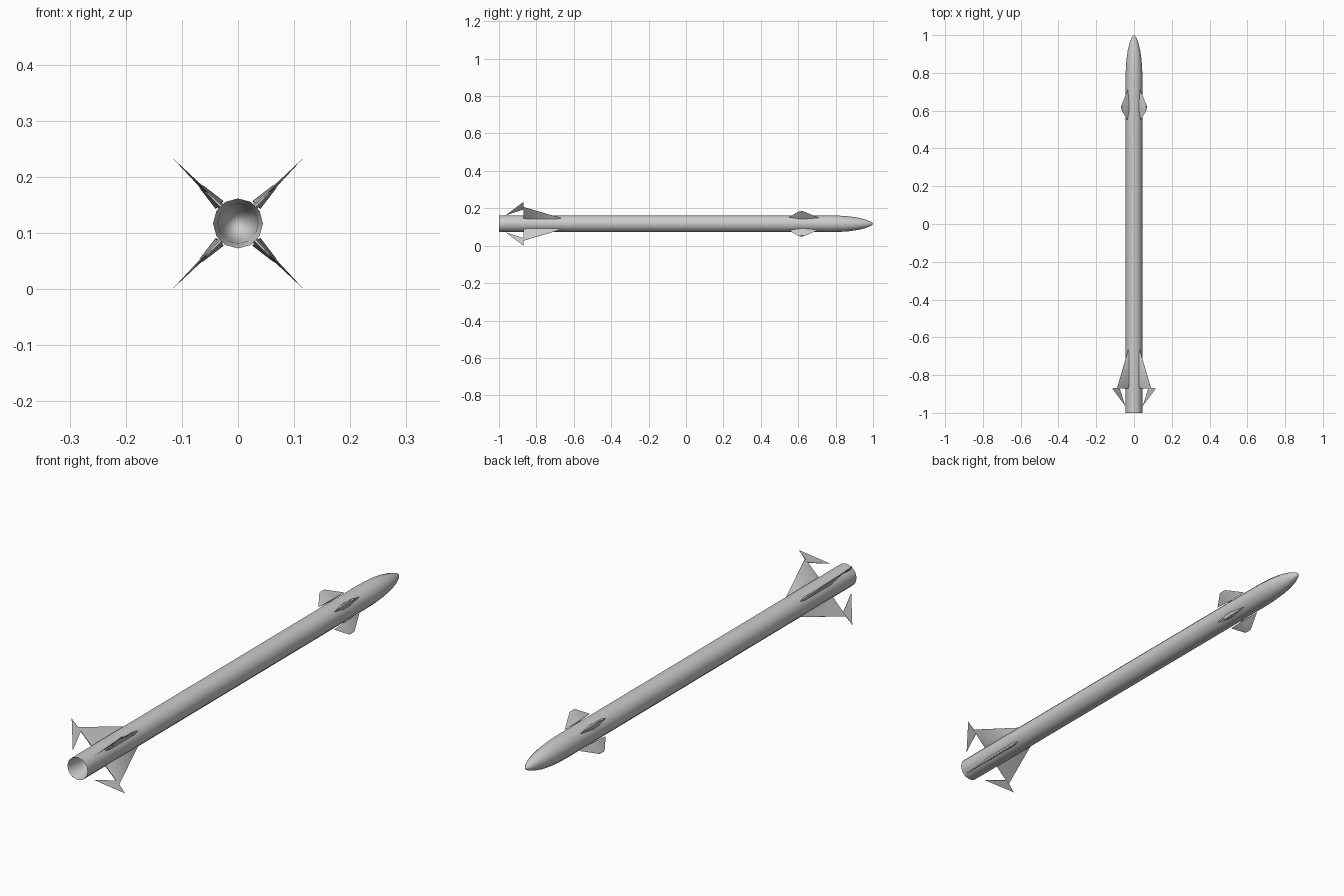
import bpy, bmesh
from math import sin, cos, pi, radians
from mathutils import Matrix, Vector

if "Cube" in bpy.data.objects:
    bpy.data.objects.remove(bpy.data.objects["Cube"])

AXIS_Z = 0.117
SIDES = 12


def finish(name, bm, angle):
    bmesh.ops.recalc_face_normals(bm, faces=bm.faces)
    mesh = bpy.data.meshes.new(name)
    bm.to_mesh(mesh)
    bm.free()
    obj = bpy.data.objects.new(name, mesh)
    obj.location.z = AXIS_Z
    bpy.context.collection.objects.link(obj)
    bpy.ops.object.select_all(action='DESELECT')
    obj.select_set(True)
    bpy.context.view_layer.objects.active = obj
    bpy.ops.object.shade_smooth_by_angle(angle=radians(angle))
    return obj


def lathe(name, profile):
    """Turn a (y, radius) profile about the long axis."""
    bm = bmesh.new()
    rings = []
    for y, r in profile:
        if r == 0:
            rings.append([bm.verts.new((0, y, 0))] * SIDES)
        else:
            rings.append([bm.verts.new((r * cos(2 * pi * i / SIDES), y, r * sin(2 * pi * i / SIDES)))
                          for i in range(SIDES)])
    for a, b in zip(rings, rings[1:]):
        for i in range(SIDES):
            j = (i + 1) % SIDES
            bm.faces.new(list(dict.fromkeys((a[i], a[j], b[j], b[i]))))
    return finish(name, bm, 40)


def fin_set(name, points, angle=30):
    """Four convex blades from (y, radius, half thickness) points."""
    for k in range(4):
        bm = bmesh.new()
        turn = Matrix.Rotation(pi / 4 + k * pi / 2, 4, 'Y')
        for y, r, t in points:
            for s in ((1, -1) if t else (0,)):
                bm.verts.new(turn @ Vector((r, y, s * t)))
        bmesh.ops.convex_hull(bm, input=bm.verts)
        bmesh.ops.dissolve_limit(bm, angle_limit=0.01, verts=bm.verts, edges=bm.edges)
        finish(f"{name}_{k + 1}", bm, angle)


# Body tube with rounded nose and hollow exhaust bowl
lathe("body", [
    (-0.885, 0), (-0.89, 0.014), (-0.91, 0.026), (-0.945, 0.034), (-0.97, 0.036), (-1, 0.0445),
    (0.76, 0.0445), (0.82, 0.0435), (0.87, 0.040), (0.92, 0.033), (0.96, 0.023),
    (0.985, 0.013), (0.996, 0.006), (1, 0)])

# Front steering fins, set just clear of the body
fin_set("front_fin", [
    (0.71, 0.046, 0), (0.635, 0.046, 0.010), (0.60, 0.047, 0.009), (0.55, 0.049, 0),
    (0.633, 0.092, 0), (0.62, 0.093, 0.004), (0.60, 0.092, 0)], 40)

# Short pivots carrying the front fins
fin_set("front_fin_pivot", [(y, r, 0.004) for y in (0.615, 0.63) for r in (0.035, 0.05)])

# Rear fixed fins
fin_set("rear_fin", [
    (-0.66, 0.041, 0), (-0.69, 0.041, 0.006), (-0.85, 0.041, 0.006),
    (-0.87, 0.041, 0.002), (-0.87, 0.127, 0.0008)])

# Rear swept tip blades
fin_set("rear_tip_blade", [
    (-0.87, 0.165, 0), (-0.868, 0.110, 0.002), (-0.90, 0.11, 0.002), (-0.965, 0.064, 0)])
